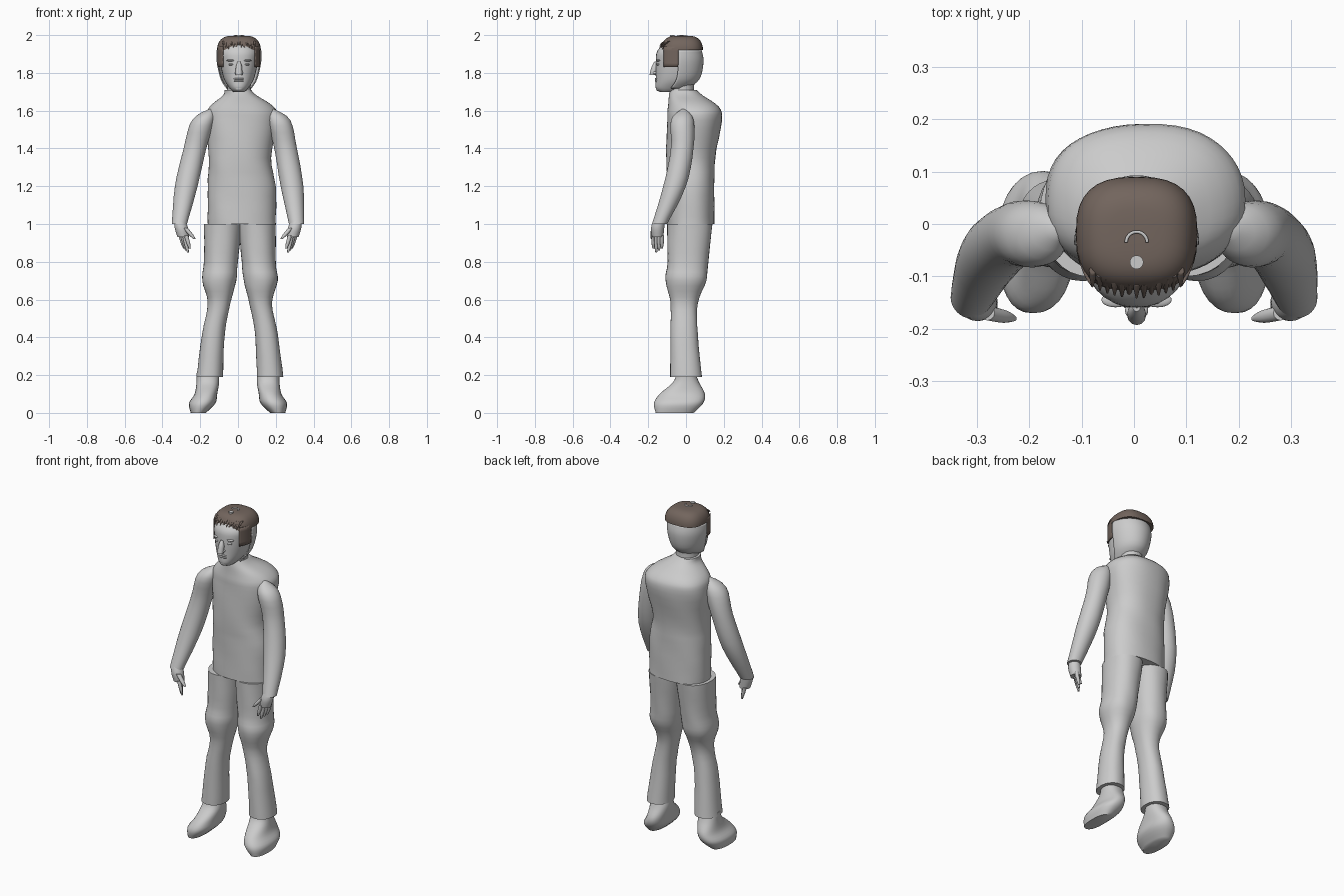
import bpy
import bmesh
from math import sin, cos, pi, copysign
from mathutils import Vector

if "Cube" in bpy.data.objects:
    bpy.data.objects.remove(bpy.data.objects["Cube"])


def material(name, *colour):
    mat = bpy.data.materials.new(name)
    mat.use_nodes = True
    mat.diffuse_color = (*colour, 1)
    mat.node_tree.nodes["Principled BSDF"].inputs["Base Color"].default_value = (*colour, 1)
    return mat


GREY = material("plain_grey", .6, .6, .6)
HAIR = material("brown_hair", .17, .13, .11)
SIDES = {"right": -1, "left": 1}
MID = .005  # centre line of the head


def smooth_rings(rings, steps):
    """Catmull-Rom interpolation between neighbouring cross-sections."""
    rings = [Vector(ring) for ring in rings]
    padded = [rings[0], *rings, rings[-1]]
    result = []
    for before, first, second, after in zip(padded, padded[1:], padded[2:], padded[3:]):
        for k in range(steps):
            t = k / steps
            linear = second - before
            square = 2 * before - 5 * first + 4 * second - after
            cubic = 3 * (first - second) + after - before
            result.append(first + (linear + (square + cubic * t) * t) * t / 2)
    return result + [rings[-1]]


def loft(name, rings, mat=GREY, power=2.0, sides=32, steps=4, arc=None, ripple=0.0):
    """Skin rings given as (z, centre x, centre y, half width, half depth).
    An arc (start, end) makes an open shell instead of a closed body."""
    bm = bmesh.new()
    start, end = arc or (0, 2 * pi)
    count = sides + 1 if arc else sides
    loops = []
    for z, x, y, width, depth in smooth_rings(rings, steps):
        loop = []
        for i in range(count):
            angle = start + (end - start) * i / sides
            c, s = cos(angle), sin(angle)
            fold = 1 + ripple * sin(z * 47 + 3 * angle) * sin(z * 19 - 2 * angle)
            u = copysign(abs(c) ** (2 / power), c) * fold
            v = copysign(abs(s) ** (2 / power), s) * fold
            loop.append(bm.verts.new((x + u * width, y + v * depth, z)))
        loops.append(loop)
    for low, high in zip(loops, loops[1:]):
        for i in range(sides):
            j = (i + 1) % count
            bm.faces.new((low[i], low[j], high[j], high[i]))
    if not arc:
        bm.faces.new(loops[0])
        bm.faces.new(loops[-1])
    bmesh.ops.recalc_face_normals(bm, faces=bm.faces)
    for face in bm.faces:
        face.smooth = True
    for edge in bm.edges:
        edge.smooth = edge.calc_face_angle(0) < .8
    mesh = bpy.data.meshes.new(name)
    bm.to_mesh(mesh)
    bm.free()
    mesh.materials.append(mat)
    obj = bpy.data.objects.new(name, mesh)
    bpy.context.collection.objects.link(obj)
    if arc:
        shell = obj.modifiers.new("thickness", "SOLIDIFY")
        shell.thickness = .006
        shell.offset = 0


def taper(name, start, end, start_radius, end_radius, mat=GREY):
    """Round piece narrowing from one point to another, slightly full midway."""
    start, end = Vector(start), Vector(end)
    middle = start.lerp(end, .6)
    middle_radius = max(start_radius, end_radius) * .9
    rings = [(p.z, p.x, p.y, r, r) for p, r in
             ((start, start_radius), (middle, middle_radius), (end, end_radius))]
    loft(name, rings, mat, sides=12)


def blob(name, centre, size, dome=False, bulge=1.0, mat=GREY, power=2.0):
    """Ellipsoid, or only its upper half as a dome."""
    x, y, z = centre
    width, depth, height = size
    bottom = 0 if dome else -pi / 2
    rings = []
    for i in range(9):
        angle = bottom + (pi / 2 - bottom) * i / 8
        k = max(cos(angle), .02) ** bulge
        rings.append((z + height * sin(angle), x, y, width * k, depth * k))
    loft(name, rings, mat, power=power, steps=2)


# Shirt body with a stand-up collar
loft("torso", [
    (1, .02, .025, .18, .125),
    (1.2, .02, .025, .18, .125),
    (1.35, .01, .025, .165, .13),
    (1.55, .02, .045, .19, .145),
    (1.62, .02, .04, .17, .135),
    (1.68, .01, 0, .09, .09),
    (1.71, 0, -.015, .07, .07),
], power=2.3, sides=48, ripple=.012)

for label, side in SIDES.items():
    # Trouser leg
    leg = [(.19, .16, 0, .07), (.42, .14, -.01, .06), (.58, .11, -.01, .06),
           (.7, .11, 0, .09), (.8, .1, .01, .09), (1, .09, .02, .1)]
    loft(label + "_leg", [(z, MID * 2 + side * x, y, r, r * 1.2) for z, x, y, r in leg],
         power=2.2, ripple=.015)

    # Shoe with the sole splayed outwards
    shoe = [(0, .21, -.06, .04, .1), (.05, .19, -.04, .07, .13),
            (.1, .17, -.02, .06, .12), (.16, .16, 0, .06, .07), (.21, .16, 0, .06, .05)]
    loft(label + "_shoe", [(z, side * x, *rest) for z, x, *rest in shoe], power=2.3)

    # Sleeve, whose shoulder follows the off-centre torso
    arm = [(1, .31, -.14, .04), (1.2, .28, -.06, .06), (1.4, .24, -.02, .06),
           (1.55, .2, -.02, .06), (1.61, .16, -.01, .01)]
    loft(label + "_arm", [(z, side * x + (z - 1) * .03, y, r, r) for z, x, y, r in arm],
         ripple=.012)

    # Palm, then four fingers spread across it and the thumb
    knuckles = Vector((side * .29, -.15, .93))
    loft(label + "_palm", [
        (1.03, side * .31, -.14, .025, .03),
        (.98, side * .3, -.15, .035, .035),
        (knuckles.z, *knuckles.xy, .03, .03),
    ])
    for i, finger in enumerate(("little", "ring", "middle", "index")):
        spread = Vector((-side * .01, -.015, 0)) * (i - 1.5)
        reach = Vector((-side * .02, 0, -.07 - .01 * (i % 3)))
        root = knuckles + spread + Vector((0, 0, .01))
        taper(f"{label}_{finger}_finger", root, root + reach, .011, .005)
    taper(label + "_thumb", (side * .28, -.17, .98), (side * .23, -.18, .92), .014, .006)

# Neck and head
taper("neck", (MID, -.02, 1.64), (MID, -.02, 1.78), .07, .07)
skull = [
    (1.7, MID, -.1, .03, .04),
    (1.72, MID, -.08, .05, .08),
    (1.77, MID, -.05, .08, .11),
    (1.86, MID, -.04, .1, .12),
    (1.92, MID, -.04, .1, .11),
    (1.98, MID, -.03, .05, .06),
]
loft("head", skull, power=2.2)

# Raised shell around the back of the head
loft("head_back_shell", [(z, x, y, width + .015, depth + .01)
                         for z, x, y, width, depth in skull[1:-1]], arc=(0, pi))

# Facial features
taper("nose", (MID, -.175, 1.79), (MID, -.16, 1.86), .018, .007)
for label, side in SIDES.items():
    blob(label + "_eye", (MID + side * .04, -.145, 1.845), (.016, .012, .007))
    blob(label + "_brow", (MID + side * .04, -.145, 1.866), (.027, .014, .006))
    blob(label + "_nostril", (MID + side * .014, -.165, 1.8), (.008, .012, .007))
for label, height in (("upper", 1.769), ("lower", 1.758)):
    blob(label + "_lip", (MID, -.153, height), (.028, .012, .006))
blob("chin", (MID, -.142, 1.72), (.025, .018, .018))

# Hair cap with sideburns and a ragged fringe
blob("hair_cap", (MID, -.02, 1.92), (.116, .11, .077),
     dome=True, bulge=.5, mat=HAIR, power=2.7)
for label, span in (("right", (pi, pi + .7)), ("left", (-.7, 0))):
    loft(label + "_sideburn", [(z, MID, -.04, .11, .12) for z in (1.83, 1.94)],
         HAIR, sides=8, arc=span)
for i in range(-6, 7):
    across = i * .014
    front = -.13 + across ** 2 * 3
    taper(f"fringe_lock_{i + 7}", (MID + across, front - .01, 1.945 - i % 3 * .01),
          (MID + across, front + .02, 1.97), .002, .007, HAIR)

# Bare scalp patches at the crown
loft("scalp_spot", [(z, MID, -.073, .013, .013) for z in (1.99, 2)], steps=1)
loft("scalp_arc", [(z, MID, -.035, .02, .02) for z in (1.99, 2)], steps=1, arc=(0, pi))
